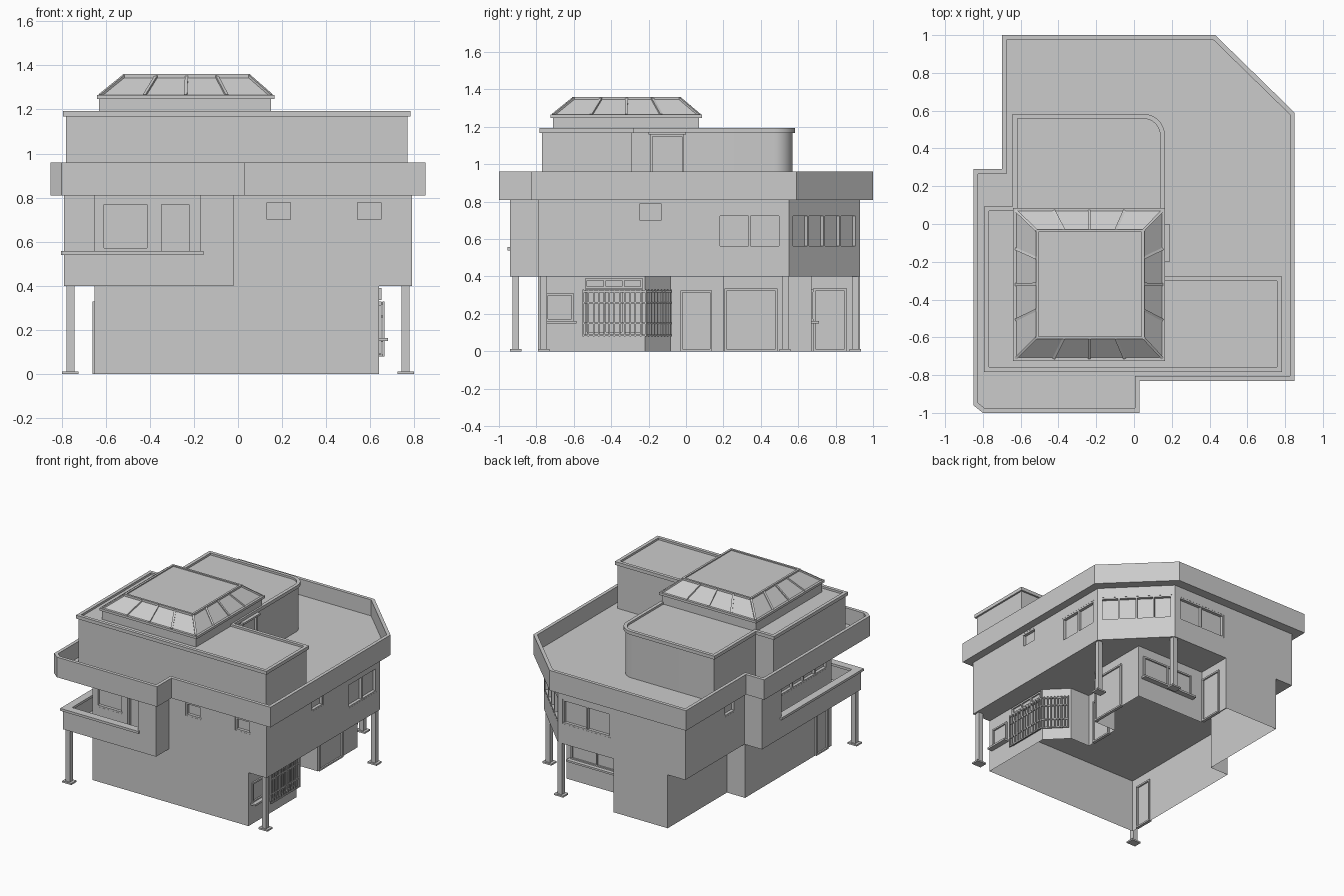
import bpy, bmesh, math
from mathutils import Vector, Matrix

if "Cube" in bpy.data.objects:
    bpy.data.objects.remove(bpy.data.objects["Cube"])


def finish(name, bm, smooth=False):
    bmesh.ops.recalc_face_normals(bm, faces=bm.faces)
    me = bpy.data.meshes.new(name)
    bm.to_mesh(me)
    bm.free()
    ob = bpy.data.objects.new(name, me)
    bpy.context.collection.objects.link(ob)
    if smooth:
        bpy.ops.object.select_all(action='DESELECT')
        ob.select_set(True)
        bpy.context.view_layer.objects.active = ob
        bpy.ops.object.shade_smooth_by_angle(angle=math.radians(30))
    return ob


def offset(pts, d):
    # mitred outward offset of a counter-clockwise outline
    out = []
    for i, p in enumerate(pts):
        p = Vector(p)
        e1 = (p - Vector(pts[i - 1])).normalized()
        e2 = (Vector(pts[(i + 1) % len(pts)]) - p).normalized()
        n1, n2 = Vector((e1.y, -e1.x)), Vector((e2.y, -e2.x))
        out.append(p + (n1 + n2) * d / (1 + n1.dot(n2)))
    return out


def prism(name, pts, z0, z1, caps=True, smooth=False):
    bm = bmesh.new()
    lo = [bm.verts.new((p[0], p[1], z0)) for p in pts]
    hi = [bm.verts.new((p[0], p[1], z1)) for p in pts]
    for i in range(len(pts)):
        bm.faces.new((lo[i - 1], lo[i], hi[i], hi[i - 1]))
    if caps:
        bm.faces.new(lo[::-1])
        bm.faces.new(hi)
    return finish(name, bm, smooth)


def ring(name, outer, inner, z0, z1, smooth=False):
    bm = bmesh.new()
    loops = [[bm.verts.new((p[0], p[1], z)) for p in pts]
             for pts, z in ((outer, z0), (outer, z1), (inner, z1), (inner, z0))]
    for k in range(4):
        a, b = loops[k - 1], loops[k]
        for i in range(len(a)):
            bm.faces.new((a[i - 1], a[i], b[i], b[i - 1]))
    return finish(name, bm, smooth)


def rect(x0, x1, y0, y1):
    return [(x0, y0), (x1, y0), (x1, y1), (x0, y1)]


def box(bm, c, s, ang=0.0):
    m = Matrix.Translation(c) @ Matrix.Rotation(ang, 4, 'Z') @ Matrix.Diagonal((*s, 1))
    bmesh.ops.create_cube(bm, size=1, matrix=m)


def beam(bm, p, q, w):
    p, q = Vector(p), Vector(q)
    m = (Matrix.Translation((p + q) / 2) @ (q - p).to_track_quat('Z', 'Y').to_matrix().to_4x4()
         @ Matrix.Diagonal((w, w, (q - p).length, 1)))
    bmesh.ops.create_cube(bm, size=1, matrix=m)


cutters = bmesh.new()


def window(name, p, q, z0, z1, panes=1, cut=True, sill=False):
    # p to q runs along the wall with the outside on the right
    p, q = Vector(p), Vector(q)
    t, L = (q - p).normalized(), (q - p).length
    n, ang = Vector((t.y, -t.x)), math.atan2(t.y, t.x)
    zm, h, w = (z0 + z1) / 2, z1 - z0, 0.012
    if cut:
        box(cutters, (*((p + q) / 2), zm), (L, 0.05, h), ang)
    bm = bmesh.new()
    c = (p + q) / 2 - n * (0.012 if cut else 0)
    for z in (z0 + w / 2, z1 - w / 2):
        box(bm, (*c, z), (L, 0.022, w), ang)
    for i in range(panes + 1):
        s = (i / panes - 0.5) * (L - w)
        box(bm, (*(c + t * s), zm), (w, 0.02, h), ang)
    if sill:
        box(bm, (*((p + q) / 2 + n * 0.015), z0 - 0.004), (L + 0.03, 0.05, 0.014), ang)
    finish(name, bm)


# ground floor walls, open below
ground = [(-.65, -.79), (.64, -.79), (.64, -.22), (.5, -.08), (.34, -.08), (.34, .2), (.52, .2),
          (.52, .67), (-.05, .67), (-.05, .93), (-.5, .93), (-.5, .23), (-.65, .23)]
prism("ground_walls", ground, 0, .40, caps=False)
window("ground_side_window", (.64, -.75), (.64, -.60), .16, .31, 1, False, True)
window("bay_window", (.64, -.54), (.64, -.23), .09, .33, 3, False)
window("bay_transom", (.64, -.54), (.64, -.23), .335, .39, 3, False)
window("entry_door", (.34, -.03), (.34, .14), 0, .325, 1, False)
window("garage_door", (.52, .205), (.52, .49), 0, .335, 1, False)
window("ground_back_window", (.48, .67), (.05, .67), .16, .33, 2, False, True)
window("block_door", (-.05, .68), (-.05, .86), 0, .335, 1, False)
window("left_door", (-.65, -.60), (-.65, -.74), 0, .33, 1, False)

# window bars around the bay
bm = bmesh.new()
path = [Vector((.66, -.55)), Vector((.66, -.215)), Vector((.525, -.08))]
for a, b, n in ((path[0], path[1], 12), (path[1], path[2], 8)):
    for i in range(n + 1):
        p = a.lerp(b, i / n)
        beam(bm, (*p, .08), (*p, .33), .008)
    for z in (.085, .15, .26, .32):
        beam(bm, (*a, z), (*b, z), .009)
finish("bay_bars", bm)

# first floor with window recesses
body_pts = [(-.17, -.94), (-.02, -.94), (-.02, -.79), (.79, -.79), (.79, .55), (.41, .93), (-.645, .93),
            (-.645, .23), (-.79, .23), (-.79, 0), (-.65, 0), (-.65, -.79), (-.17, -.79)]
body = prism("first_floor", body_pts, .40, .815)
window("front_window_a", (.12, -.79), (.25, -.79), .69, .79)
window("front_window_b", (.53, -.79), (.66, -.79), .69, .79)
window("right_small_window", (.79, -.26), (.79, -.12), .69, .80)
window("right_window", (.79, .17), (.79, .51), .55, .735, 2)
window("corner_window", (.775, .565), (.425, .915), .55, .735, 4)
window("back_window", (.37, .93), (-.03, .93), .55, .735, 2)
window("left_small_window", (-.645, .47), (-.645, .34), .69, .79)
window("left_strip_window", (-.65, -.06), (-.65, -.74), .60, .78, 5)
window("balcony_window", (-.62, -.79), (-.40, -.79), .56, .78)
window("balcony_door", (-.36, -.79), (-.21, -.79), .44, .78)
cutter = finish("window_cutters", cutters)
mod = body.modifiers.new("recess", 'BOOLEAN')
mod.operation, mod.object, mod.solver = 'DIFFERENCE', cutter, 'EXACT'
bpy.context.view_layer.objects.active = body
bpy.ops.object.modifier_apply(modifier="recess")
bpy.data.objects.remove(cutter)

# wrap-around balcony
prism("balcony_floor", [(-.79, -.94), (-.17, -.94), (-.17, -.79), (-.65, -.79), (-.65, 0), (-.79, 0)], .40, .43)
wall = [(-.79, 0), (-.79, -.94), (-.17, -.94), (-.17, -.91), (-.76, -.91), (-.76, 0)]
prism("balcony_wall", wall, .40, .545)
prism("balcony_rim", offset(wall, .014), .54, .558)

# roof deck and parapet
roof = [(-.80, -1), (.03, -1), (.03, -.83), (.85, -.83), (.85, .59), (.43, 1), (-.70, 1),
        (-.70, .29), (-.85, .29), (-.85, -.96)]
deck_edge = offset(roof, -.025)
prism("roof_deck", deck_edge, .81, .84)
ring("roof_parapet", roof, deck_edge, .81, .96)

# penthouse with one rounded corner
arc = [(.05 + .1 * math.cos(i * math.pi / 16), .47 + .1 * math.sin(i * math.pi / 16)) for i in range(9)]
pent = [(-.78, -.77), (.77, -.77), (.77, -.29), (.15, -.29)] + arc + [(-.63, .57), (-.63, .08), (-.78, .08)]
prism("penthouse_walls", pent, .84, 1.178, smooth=True)
ring("penthouse_rim", offset(pent, .013), offset(pent, -.012), 1.168, 1.193, smooth=True)
window("penthouse_door", (.16, -.19), (.16, -.01), .84, 1.16, 1, False)
bm = bmesh.new()
box(bm, (.165, -.1, 1.165), (.045, .2, .014))
finish("penthouse_door_head", bm)

# skylight base, glass and ribs
prism("skylight_base", rect(-.63, .15, -.71, .07), 1.17, 1.25)
prism("skylight_ledge", rect(-.64, .165, -.725, .085), 1.247, 1.265)
low = [(*p, 1.263) for p in rect(-.625, .15, -.71, .07)]
top = [(*p, 1.352) for p in rect(-.515, .048, -.60, -.035)]
bm = bmesh.new()
a, b = ([bm.verts.new(p) for p in pts] for pts in (low, top))
for i in range(4):
    bm.faces.new((a[i - 1], a[i], b[i], b[i - 1]))
bm.faces.new(a[::-1])
bm.faces.new(b)
finish("skylight_glass", bm)
bm = bmesh.new()
for i in range(4):
    for f in (0, .26, .5, .74):
        beam(bm, Vector(low[i - 1]).lerp(Vector(low[i]), f), Vector(top[i - 1]).lerp(Vector(top[i]), f), .014)
finish("skylight_ribs", bm)
ring("skylight_cap_rim", rect(-.52, .055, -.61, -.028), rect(-.505, .04, -.595, -.043), 1.342, 1.36)

# posts with foot plates
for i, (x, y) in enumerate([(-.76, -.91), (.76, -.76), (.76, .53), (.40, .905)]):
    bm = bmesh.new()
    box(bm, (x, y, .205), (.036, .036, .40))
    box(bm, (x, y, .006), (.075, .06, .012))
    finish(f"post_{i + 1}", bm)
